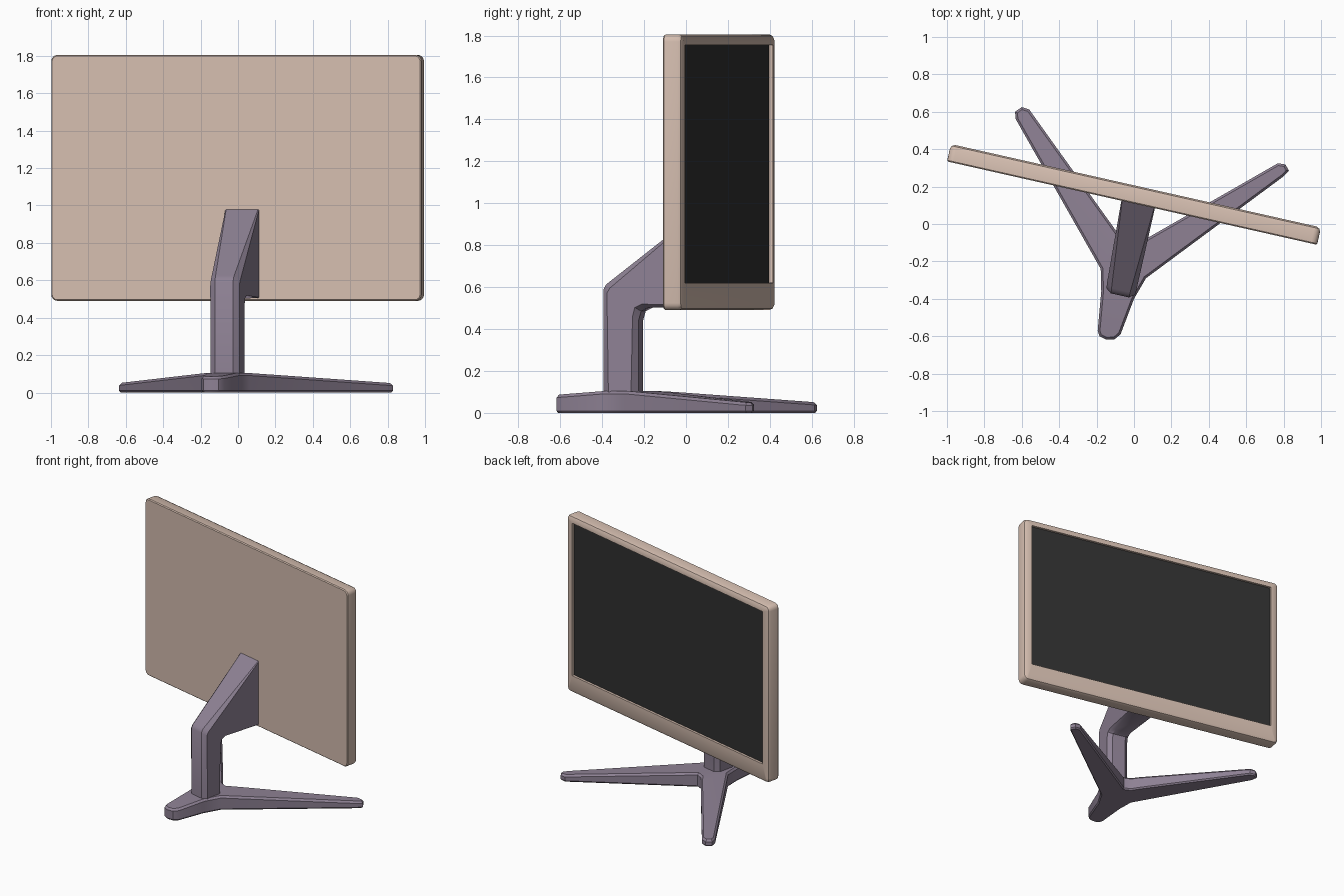
import bpy, bmesh, math
from mathutils import Vector

if "Cube" in bpy.data.objects:
    bpy.data.objects.remove(bpy.data.objects["Cube"])

TURN = math.radians(-12.7)      # swivel of screen and neck
PIVOT = (0, 0.158, 0)


def material(name, rgb):
    m = bpy.data.materials.new(name)
    m.diffuse_color = (*rgb, 1)
    m.use_nodes = True
    m.node_tree.nodes["Principled BSDF"].inputs["Base Color"].default_value = m.diffuse_color
    return m


BEIGE = material("beige plastic", (0.66, 0.51, 0.43))
BLACK = material("dark screen", (0.03, 0.03, 0.03))
MAUVE = material("mauve plastic", (0.27, 0.22, 0.295))


def finish(name, bm, mats, swivel=False, angle=35):
    bmesh.ops.recalc_face_normals(bm, faces=bm.faces)
    me = bpy.data.meshes.new(name)
    bm.to_mesh(me)
    bm.free()
    for m in mats:
        me.materials.append(m)
    ob = bpy.data.objects.new(name, me)
    bpy.context.collection.objects.link(ob)
    if swivel:
        ob.location = PIVOT
        ob.rotation_euler.z = TURN
    bpy.ops.object.select_all(action='DESELECT')
    ob.select_set(True)
    bpy.context.view_layer.objects.active = ob
    bpy.ops.object.shade_smooth_by_angle(angle=math.radians(angle))
    return ob


def loft(bm, rings):
    """Join closed rings of equal length, returns their vertices."""
    vs = [[bm.verts.new(p) for p in r] for r in rings]
    for a, b in zip(vs, vs[1:]):
        n = len(a)
        for i in range(n):
            j = (i + 1) % n
            bm.faces.new((a[i], a[j], b[j], b[i]))
    return vs


def round_rect(x0, x1, z0, z1, r, y, seg=4):
    pts = []
    for k, (cx, cz) in enumerate(((x1 - r, z1 - r), (x0 + r, z1 - r),
                                  (x0 + r, z0 + r), (x1 - r, z0 + r))):
        for s in range(seg + 1):
            a = math.pi / 2 * (k + s / seg)
            pts.append((cx + r * math.cos(a), y, cz + r * math.sin(a)))
    return pts


# Display housing with rounded rim and a recessed screen
bm = bmesh.new()
W, Z0, Z1 = 1.014, 0.49, 1.805
rings = [round_rect(-W + i, W - i, Z0 + i, Z1 - i, 0.034 - i, y) for i, y in
         ((0.006, -0.0475), (0, -0.041), (0, 0.024), (0.007, 0.039), (0.024, 0.0475))]
for y in (0.0475, 0.030):
    rings.append(round_rect(-W + 0.06, W - 0.06, 0.62, 1.755, 0.003, y))
vs = loft(bm, rings)
bm.faces.new(vs[0])
bm.faces.new(vs[-1]).material_index = 1
finish("display", bm, [BEIGE, BLACK], swivel=True)

# Neck: chamfered column bending up and back into the housing
bm = bmesh.new()
rings = []
for (fy, fz), (by, bz), hw, c, cx in (
        ((-0.543, 0.08), (-0.373, 0.08), 0.080, 0.030, 0.045),
        ((-0.543, 0.59), (-0.373, 0.44), 0.080, 0.030, 0.045),
        ((-0.532, 0.612), (-0.360, 0.485), 0.080, 0.030, 0.045),
        ((-0.515, 0.625), (-0.325, 0.503), 0.081, 0.030, 0.044),
        ((-0.040, 0.985), (-0.040, 0.505), 0.092, 0.004, 0.033)):
    F, B = Vector((cx, fy, fz)), Vector((cx, by, bz))
    d = (B - F).normalized()
    ring = []
    for side, along in ((-1, 0), (1, 0), (1, 1), (1, 2), (-1, 2), (-1, 1)):
        X = Vector((side, 0, 0))
        if along == 0:
            ring.append(F + X * (hw - c))
            if side > 0:
                ring.append(F + X * hw + d * c)
        elif along == 1:
            if side < 0:
                ring.append(F + X * hw + d * c)
            else:
                ring.append(B + X * hw - d * c)
        else:
            ring.append(B + X * (hw - c))
            if side < 0:
                ring.append(B + X * hw - d * c)
    rings.append(ring)
vs = loft(bm, rings)
bm.faces.new(vs[0])
bm.faces.new(vs[-1])
finish("neck", bm, [MAUVE], swivel=True, angle=30)

# Base: three legs, each given as outline from crook to crook with tip height
legs = [
    (0.086, [(-0.175, -0.36), (-0.194, -0.57), (-0.185, -0.60), (-0.15, -0.618),
             (-0.105, -0.617), (-0.072, -0.59), (0.0, -0.40)]),
    (0.05, [(0.064, -0.29), (0.80, 0.255), (0.828, 0.285), (0.81, 0.318),
            (0.77, 0.325), (0.08, -0.07), (-0.01, -0.122)]),
    (0.05, [(-0.055, -0.10), (-0.09, -0.045), (-0.56, 0.612), (-0.60, 0.625),
            (-0.636, 0.60), (-0.632, 0.56), (-0.178, -0.24)]),
]
hub = Vector((-0.08, -0.27))
outline, height, groups = [], [], []
for tip, pts in legs:
    start = len(outline)
    far = max((Vector(p) - hub).length for p in pts)
    for p in pts:
        t = max(0, ((Vector(p) - hub).length - 0.14) / (far - 0.14))
        outline.append(Vector(p))
        height.append(0.105 + (tip - 0.105) * t)
    groups.append(range(start, len(outline)))


def inset(pts, d):
    out = []
    for i, p in enumerate(pts):
        a = (p - pts[i - 1]).normalized()
        b = (pts[(i + 1) % len(pts)] - p).normalized()
        na, nb = Vector((-a.y, a.x)), Vector((-b.y, b.x))
        out.append(p + (na + nb) * d / (1 + na.dot(nb)))
    return out


inner = inset(outline, 0.012)
bm = bmesh.new()
vs = loft(bm, [
    [(p.x, p.y, 0) for p in inset(outline, 0.008)],
    [(p.x, p.y, 0.010) for p in outline],
    [(p.x, p.y, h - 0.014) for p, h in zip(outline, height)],
    [(p.x, p.y, h) for p, h in zip(inner, height)]])
bm.faces.new(vs[0])
for g in groups:
    bm.faces.new([vs[-1][i] for i in g])
bm.faces.new([vs[-1][i] for g in groups for i in (g[0], g[-1])])
finish("base", bm, [MAUVE])
